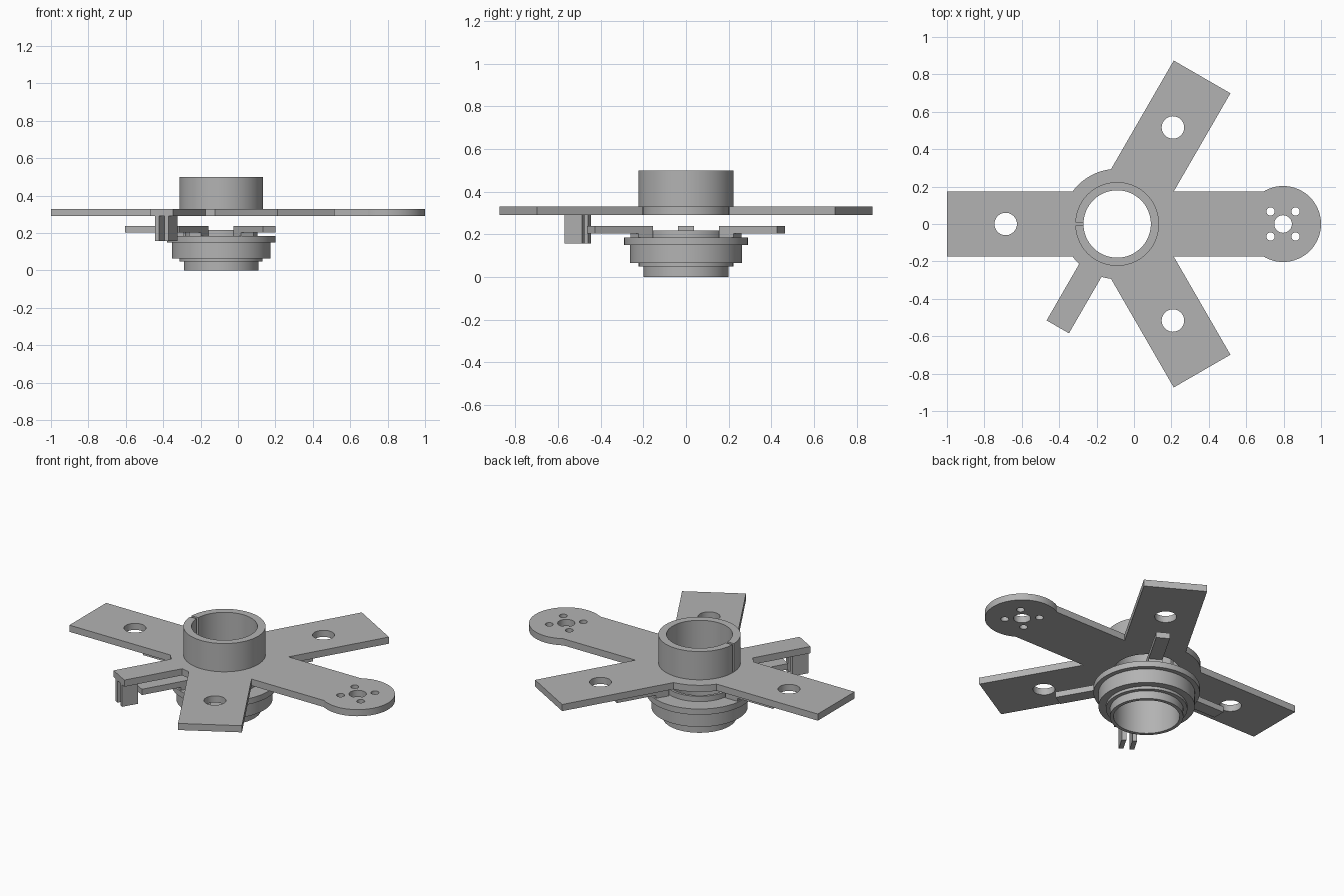
import bpy, bmesh
from math import radians, cos, sin, pi
from mathutils import Matrix, Vector

if "Cube" in bpy.data.objects:
    bpy.data.objects.remove(bpy.data.objects["Cube"], do_unlink=True)

grey = bpy.data.materials.new("grey plastic")
grey.use_nodes = True
grey.diffuse_color = (0.45, 0.45, 0.45, 1)
grey.node_tree.nodes["Principled BSDF"].inputs["Base Color"].default_value = (0.45, 0.45, 0.45, 1)

AXIS = Vector((-0.09, 0, 0))   # shared axis of hub and socket
PLATE = (0.29, 0.33)           # bottom and top of the arm plate


def finish(name, bm):
    bmesh.ops.recalc_face_normals(bm, faces=bm.faces)
    me = bpy.data.meshes.new(name)
    bm.to_mesh(me)
    bm.free()
    ob = bpy.data.objects.new(name, me)
    bpy.context.collection.objects.link(ob)
    me.materials.append(grey)
    return ob


def bar(name, angle, r0, r1, half, z0, z1, shift=0):
    """Box running outward from the axis at an angle in degrees."""
    bm = bmesh.new()
    bmesh.ops.create_cube(bm, size=1)
    bmesh.ops.scale(bm, vec=(r1 - r0, 2 * half, z1 - z0), verts=bm.verts)
    bmesh.ops.translate(bm, vec=((r0 + r1) / 2, shift, (z0 + z1) / 2), verts=bm.verts)
    bmesh.ops.transform(bm, matrix=Matrix.Translation(AXIS) @ Matrix.Rotation(radians(angle), 4, 'Z'),
                        verts=bm.verts)
    return finish(name, bm)


def disc(name, x, y, r, z0, z1, n=64):
    bm = bmesh.new()
    bmesh.ops.create_cone(bm, cap_ends=True, segments=n, radius1=r, radius2=r, depth=z1 - z0,
                          matrix=Matrix.Translation((x, y, (z0 + z1) / 2)))
    return finish(name, bm)


def lathe(name, profile, n=96):
    """Closed (radius, z) profile turned around the shared axis."""
    bm = bmesh.new()
    rings = [[bm.verts.new((AXIS.x + r * cos(2 * pi * i / n), r * sin(2 * pi * i / n), z))
              for r, z in profile] for i in range(n)]
    k = len(profile)
    for i in range(n):
        a, b = rings[i], rings[(i + 1) % n]
        for j in range(k):
            bm.faces.new((a[j], b[j], b[(j + 1) % k], a[(j + 1) % k]))
    return finish(name, bm)


def combine(ob, other, op):
    m = ob.modifiers.new(op, 'BOOLEAN')
    m.operation, m.solver, m.object = op, 'EXACT', other
    bpy.context.view_layer.objects.active = ob
    bpy.ops.object.modifier_apply(modifier=m.name)
    bpy.data.objects.remove(other, do_unlink=True)


def smooth(ob):
    bpy.ops.object.select_all(action='DESELECT')
    ob.select_set(True)
    bpy.context.view_layer.objects.active = ob
    bpy.ops.object.shade_smooth_by_angle(angle=radians(30))


# Flat plate: round hub, four wide arms, motor pad and narrow arm
plate = disc("arm_plate", AXIS.x, 0, 0.295, *PLATE)
for angle, length, half in ((0, 0.887, 0.175), (60, 0.908, 0.175), (180, 0.91, 0.175),
                            (300, 0.908, 0.175), (240, 0.635, 0.069)):
    combine(plate, bar("arm", angle, 0, length, half, *PLATE), 'UNION')
PAD = 0.797
combine(plate, disc("pad", PAD, 0, 0.203, *PLATE), 'UNION')

# Holes through the plate: centre, one per mounting arm, five in the pad
holes = [(AXIS.x, 0, 0.19), (PAD, 0, 0.047)]
holes += [(AXIS.x + 0.596 * cos(radians(a)), 0.596 * sin(radians(a)), 0.06) for a in (60, 180, 300)]
holes += [(PAD + 0.067 * i, 0.067 * j, 0.022) for i in (-1, 1) for j in (-1, 1)]
for x, y, r in holes:
    combine(plate, disc("hole", x, y, r, 0.2, 0.4, 48), 'DIFFERENCE')
smooth(plate)

# Upright collar with a narrow slit on the right side
collar = lathe("upper_collar", [(0.18, 0.29), (0.224, 0.29), (0.224, 0.5), (0.18, 0.5)])
combine(collar, bar("slit", 180, 0.15, 0.25, 0.008, 0.331, 0.6), 'DIFFERENCE')
smooth(collar)

# Stepped hollow socket below the plate
smooth(lathe("lower_socket", [(0.18, 0), (0.2, 0), (0.2, 0.048), (0.222, 0.048), (0.222, 0.065),
                              (0.263, 0.065), (0.263, 0.15), (0.29, 0.15), (0.29, 0.185),
                              (0.195, 0.185), (0.195, 0.217), (0.18, 0.217)]))

# Spring fingers reaching out from the socket, each on a short riser
for angle in (60, 180, 240, 300):
    bar(f"finger_{angle}", angle, 0.2, 0.515, 0.038, 0.203, 0.238)
    bar(f"finger_riser_{angle}", angle, 0.2, 0.28, 0.038, 0.18, 0.21)

# Two prongs hanging from the end of the narrow arm
for side in (-1, 1):
    bar(f"clip_prong_{side}", 240, 0.54, 0.635, 0.0125, 0.158, 0.295, side * 0.03)
